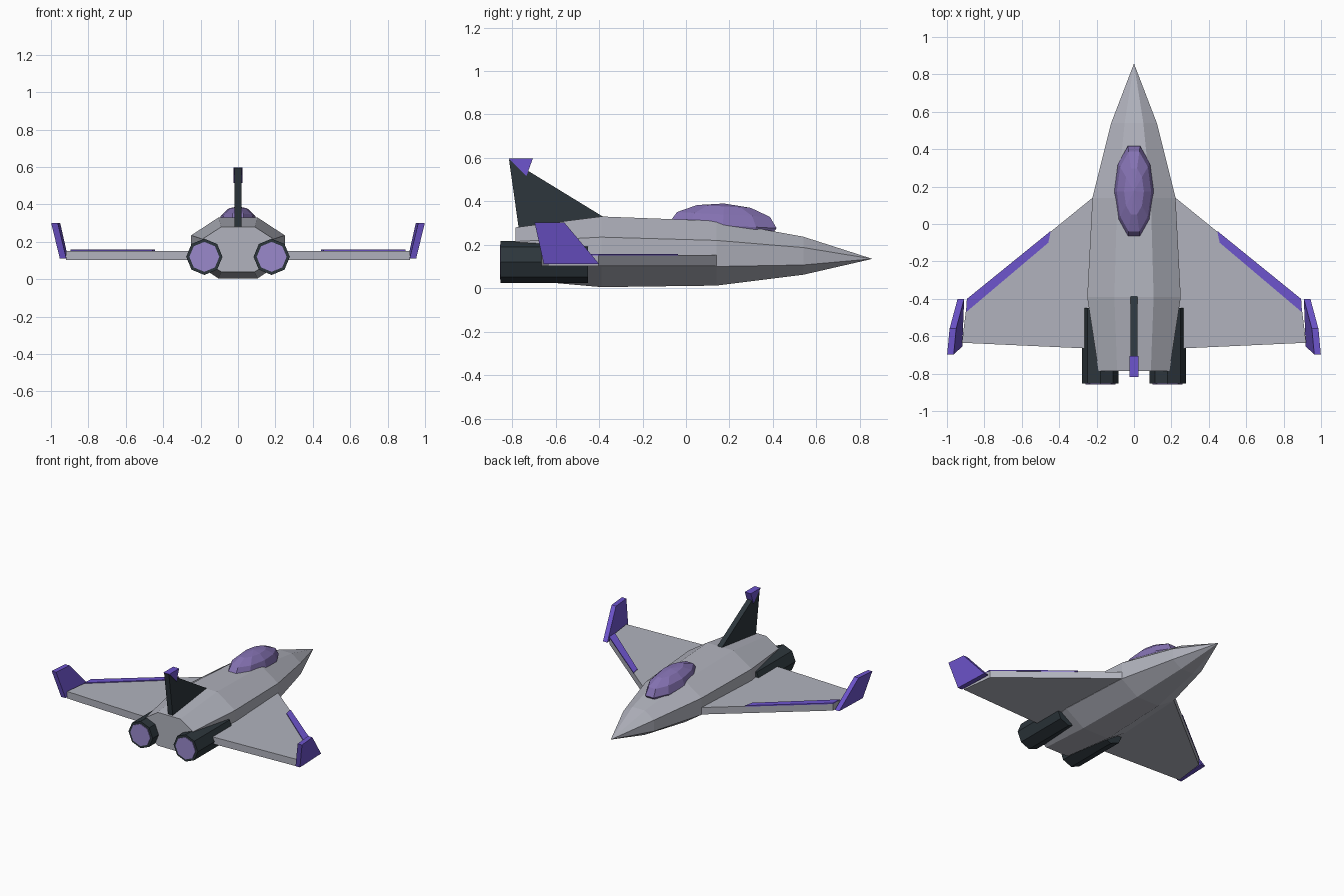
import bpy, bmesh, math
from mathutils import Matrix

cube = bpy.data.objects.get("Cube")
if cube:
    bpy.data.objects.remove(cube, do_unlink=True)


def material(name, rgb):
    m = bpy.data.materials.new(name)
    m.use_nodes = True
    m.diffuse_color = (*rgb, 1)
    bsdf = next(n for n in m.node_tree.nodes if n.type == 'BSDF_PRINCIPLED')
    bsdf.inputs["Base Color"].default_value = (*rgb, 1)
    return m


HULL = material("pale grey", (0.44, 0.45, 0.51))
DARK = material("charcoal", (0.026, 0.037, 0.045))
TRIM = material("violet", (0.155, 0.09, 0.61))
GLASS = material("canopy purple", (0.235, 0.17, 0.45))
GLOW = material("engine lilac", (0.32, 0.25, 0.6))


def finish(bm, name, mat):
    bmesh.ops.remove_doubles(bm, verts=bm.verts, dist=0.0001)
    bmesh.ops.recalc_face_normals(bm, faces=bm.faces)
    mesh = bpy.data.meshes.new(name)
    bm.to_mesh(mesh)
    bm.free()
    mesh.materials.append(mat)
    obj = bpy.data.objects.new(name, mesh)
    bpy.context.collection.objects.link(obj)
    return obj


def loft(name, loops, mat):
    """Skin matching loops of points and cap both ends."""
    bm = bmesh.new()
    rings = [[bm.verts.new(p) for p in loop] for loop in loops]
    n = len(rings[0])
    for a, b in zip(rings, rings[1:]):
        for i in range(n):
            j = (i + 1) % n
            bm.faces.new((a[i], a[j], b[j], b[i]))
    bm.faces.new(rings[0])
    bm.faces.new(rings[-1])
    return finish(bm, name, mat)


def plate(name, outline, z0, z1, mat):
    return loft(name, [[(x, y, z) for x, y in outline] for z in (z0, z1)], mat)


def fin(name, outline, half, mat):
    return loft(name, [[(x, y, z) for y, z in outline] for x in (-half, half)], mat)


def tube(name, x, z, radius, y0, y1, mat):
    angles = [math.tau * i / 8 for i in range(8)]
    return loft(name, [[(x + radius * math.cos(a), y, z + radius * math.sin(a))
                        for a in angles] for y in (y0, y1)], mat)


# Fuselage: y, side half width, top half width, then four heights from top down
stations = [
    (-0.785, 0.19, 0.09, 0.28, 0.215, 0.10, 0.04),
    (-0.39, 0.25, 0.105, 0.33, 0.235, 0.10, 0.005),
    (0.14, 0.222, 0.09, 0.31, 0.22, 0.10, 0.012),
    (0.54, 0.122, 0.05, 0.237, 0.187, 0.107, 0.062),
]
hull = []
for y, w, t, top, shoulder, lower, bottom in stations:
    right = [(t, top), (w, shoulder), (w, lower), (t, bottom)]
    hull.append([(x, y, z) for x, z in right + [(-x, z) for x, z in reversed(right)]])
hull.append([(p[0] * 0.0001, 0.858, 0.135) for p in hull[0]])
loft("fuselage", hull[:-1] + [[(x, y, z) for x, y, z in hull[-1]]], HULL)

# Canopy: faceted ellipsoid leaning slightly forward
bm = bmesh.new()
bmesh.ops.create_uvsphere(
    bm, u_segments=10, v_segments=6, radius=1,
    matrix=Matrix.Translation((0, 0.17, 0.289)) @ Matrix.Rotation(math.radians(-3), 4, 'X')
    @ Matrix.Diagonal((0.106, 0.26, 0.101, 1)) @ Matrix.Rotation(math.pi / 2, 4, 'Z'))
finish(bm, "canopy", GLASS)

# Tail fin and its tip
fin("tail_fin", [(-0.815, 0.594), (-0.765, 0.24), (-0.39, 0.3), (-0.385, 0.331)], 0.019, DARK)
fin("tail_fin_tip", [(-0.817, 0.597), (-0.705, 0.597), (-0.735, 0.515)], 0.024, TRIM)

# Paired parts
for side, s in (("left", 1), ("right", -1)):
    wing = [(0.15, 0.14), (0.222, 0.14), (0.891, -0.402), (0.92, -0.635), (0.15, -0.67)]
    plate(side + "_wing", [(s * x, y) for x, y in wing], 0.102, 0.152, HULL)

    strip = [(0.445, -0.037), (0.894, -0.401), (0.896, -0.47), (0.458, -0.1)]
    plate(side + "_wing_edge_strip", [(s * x, y) for x, y in strip], 0.15, 0.158, TRIM)

    # Winglet outline in y and z, with the inner x of each corner
    corners = [(0.908, -0.40, 0.112), (0.918, -0.655, 0.112),
               (0.964, -0.697, 0.302), (0.951, -0.56, 0.302)]
    loft(side + "_winglet", [[(s * (x + d), y, z) for x, y, z in corners]
                             for d in (0, 0.035)], TRIM)

    tube(side + "_engine", s * 0.18, 0.12, 0.097, -0.853, -0.45, DARK)
    tube(side + "_engine_glow", s * 0.18, 0.12, 0.08, -0.857, -0.85, GLOW)
